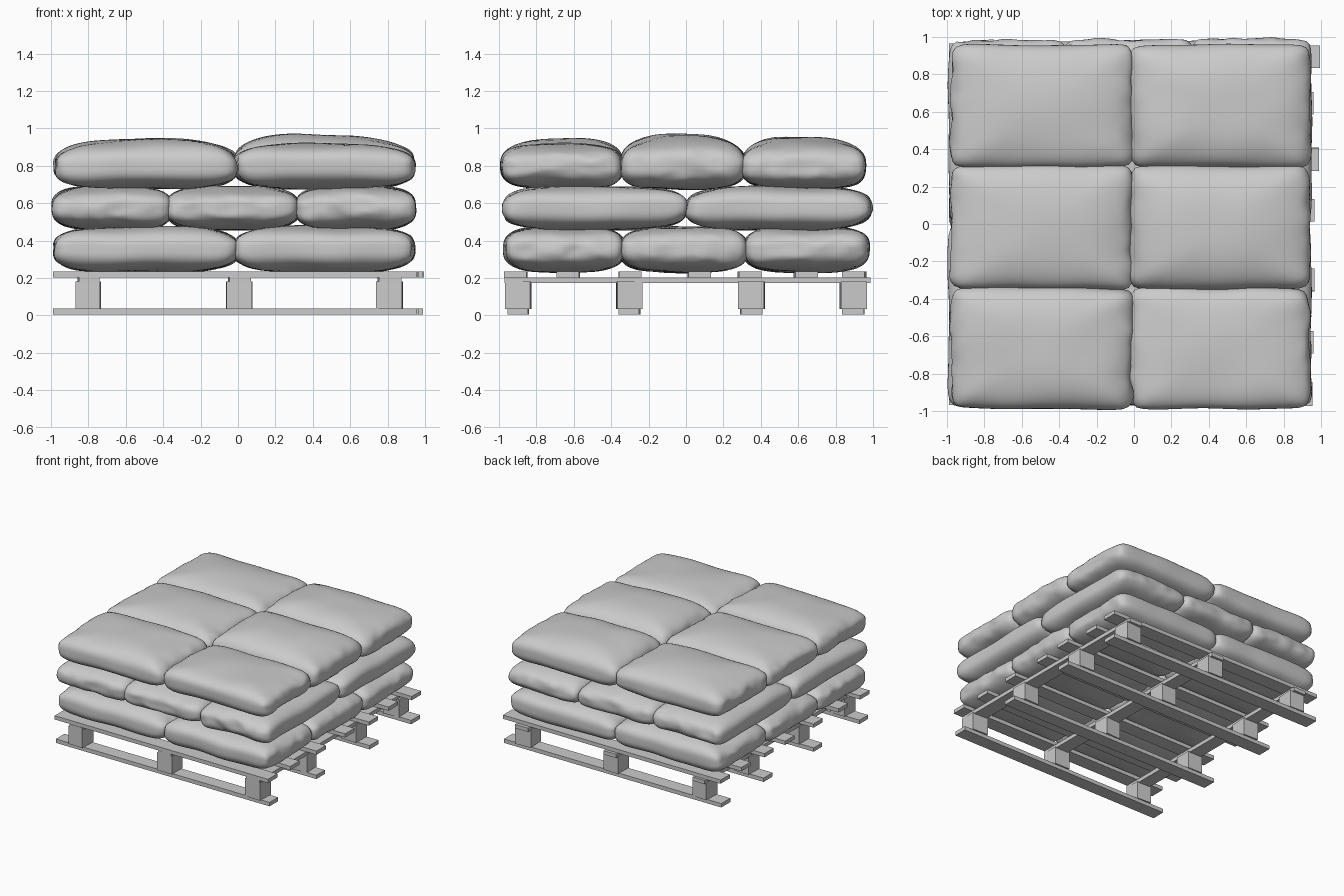
import bpy, bmesh, math, random
from mathutils import Vector, Matrix, noise

random.seed(4)
cube = bpy.data.objects.get("Cube")
if cube:
    bpy.data.objects.remove(cube, do_unlink=True)

grey = bpy.data.materials.new("plain grey")
grey.use_nodes = True
colour = (0.6, 0.6, 0.6, 1)
grey.diffuse_color = colour
grey.node_tree.nodes["Principled BSDF"].inputs["Base Color"].default_value = colour


def finish(name, bm, smooth):
    mesh = bpy.data.meshes.new(name)
    bm.to_mesh(mesh)
    bm.free()
    mesh.materials.append(grey)
    for poly in mesh.polygons:
        poly.use_smooth = smooth
    obj = bpy.data.objects.new(name, mesh)
    bpy.context.collection.objects.link(obj)
    return obj


def box(name, x, y, z, tilt=0.0):
    """Box from (low, high) ranges, with a slight turn about z."""
    bm = bmesh.new()
    bmesh.ops.create_cube(bm, size=1)
    size = [r[1] - r[0] for r in (x, y, z)]
    centre = Vector([sum(r) / 2 for r in (x, y, z)])
    bm.transform(Matrix.Translation(centre) @ Matrix.Rotation(tilt, 4, "Z")
                 @ Matrix.Diagonal((*size, 1)))
    return finish(name, bm, False)


def sack(name, x, y, z, peak=(0, 0), lift=0.0):
    """Plump rectangular sack; lift raises its crown around the peak."""
    bm = bmesh.new()
    bmesh.ops.create_cube(bm, size=2)
    bmesh.ops.subdivide_edges(bm, edges=bm.edges[:], cuts=19, use_grid_fill=True)
    half = Vector([(r[1] - r[0]) / 2 for r in (x, y, z)])
    centre = Vector([sum(r) / 2 for r in (x, y, z)])
    long_axis = 0 if half.x > half.y else 1
    seed = Vector([random.uniform(-9, 9) for _ in range(3)])
    for v in bm.verts:
        p = v.co.copy()
        plan = (abs(p.x) ** 14 + abs(p.y) ** 14) ** (1 / 14)
        p /= (plan ** 3.1 + abs(p.z) ** 3.1) ** (1 / 3.1)
        # slimmer at the four corners, where the cloth is gathered
        p.z *= 1 - 0.15 * abs(p.x * p.y) ** 5
        end = abs(p[long_axis]) ** 12
        q = Vector((p.x * half.x, p.y * half.y, p.z * half.z))
        # lumps, and sharper creases at the short ends
        n = noise.noise_vector(q * 3.5 + seed)
        q += Vector((n.x * 0.012, n.y * 0.012, n.z * 0.012))
        q += noise.noise_vector(q * 12 + seed) * 0.014 * end
        d = (p.x - peak[0]) ** 2 + (p.y - peak[1]) ** 2
        q.z += lift * math.exp(-0.6 * d) * max(0, p.z)
        v.co = centre + q
    return finish(name, bm, True)


# Pallet: bottom boards, blocks, stringers and deck slats
rows = [(-0.965, -0.83), (-0.37, -0.235), (0.28, 0.42), (0.825, 0.965)]
columns = [(-0.865, -0.735), (-0.06, 0.075), (0.74, 0.88)]
board_ends = [0.955, 0.965, 0.99, 0.99]
for i, row in enumerate(rows):
    box(f"bottom_board_{i}", (-0.99, board_ends[i]),
        (row[0] + 0.012, row[1] - 0.012), (0.005, 0.037), random.uniform(-0.004, 0.004))
    for j, column in enumerate(columns):
        box(f"block_{i}_{j}", column, row, (0.035, 0.18), random.uniform(-0.06, 0.06))
for j, column in enumerate(columns):
    box(f"stringer_{j}", (column[0] + 0.01, column[1] - 0.01),
        (-0.97, 0.985), (0.172, 0.203), random.uniform(-0.006, 0.006))
slats = [(-0.91, 0.955), (-0.63, 0.96), (-0.3, 0.965), (0.07, 0.965),
         (0.34, 0.99), (0.64, 0.96), (0.9, 0.995)]
for i, (y, right) in enumerate(slats):
    box(f"deck_slat_{i}", (-0.99, right), (y - 0.06, y + 0.06),
        (0.203, 0.234), random.uniform(-0.006, 0.006))

# Sack stack: the middle layer is turned crosswise
halves_x = [(-0.98, -0.005), (-0.02, 0.94)]
thirds_y = [(-0.97, -0.33), (-0.35, 0.33), (0.31, 0.98)]
halves_y = [(-0.975, 0.0), (0.0, 0.985)]
thirds_x = [(-0.99, -0.355), (-0.385, 0.325), (0.305, 0.95)]
for i, x in enumerate(halves_x):
    for j, y in enumerate(thirds_y):
        sack(f"bottom_sack_{i}_{j}", x, y, (0.23, 0.475))
for i, x in enumerate(thirds_x):
    for j, y in enumerate(halves_y):
        sack(f"middle_sack_{i}_{j}", x, y, (0.455, 0.69))
# Top layer sits slightly forward, its back edge pulled in
top_y = [(-0.99, -0.34), (-0.35, 0.315), (0.3, 0.96)]
lifts = [[0.035, 0.025, 0.02], [0.0, 0.06, 0.04]]
peaks_y = [0.6, 0.1, -0.3]
for i, x in enumerate(halves_x):
    for j, y in enumerate(top_y):
        sack(f"top_sack_{i}_{j}", x, y, (0.675, 0.917),
             (0.2 if i == 0 else -0.5, peaks_y[j]), lifts[i][j])
